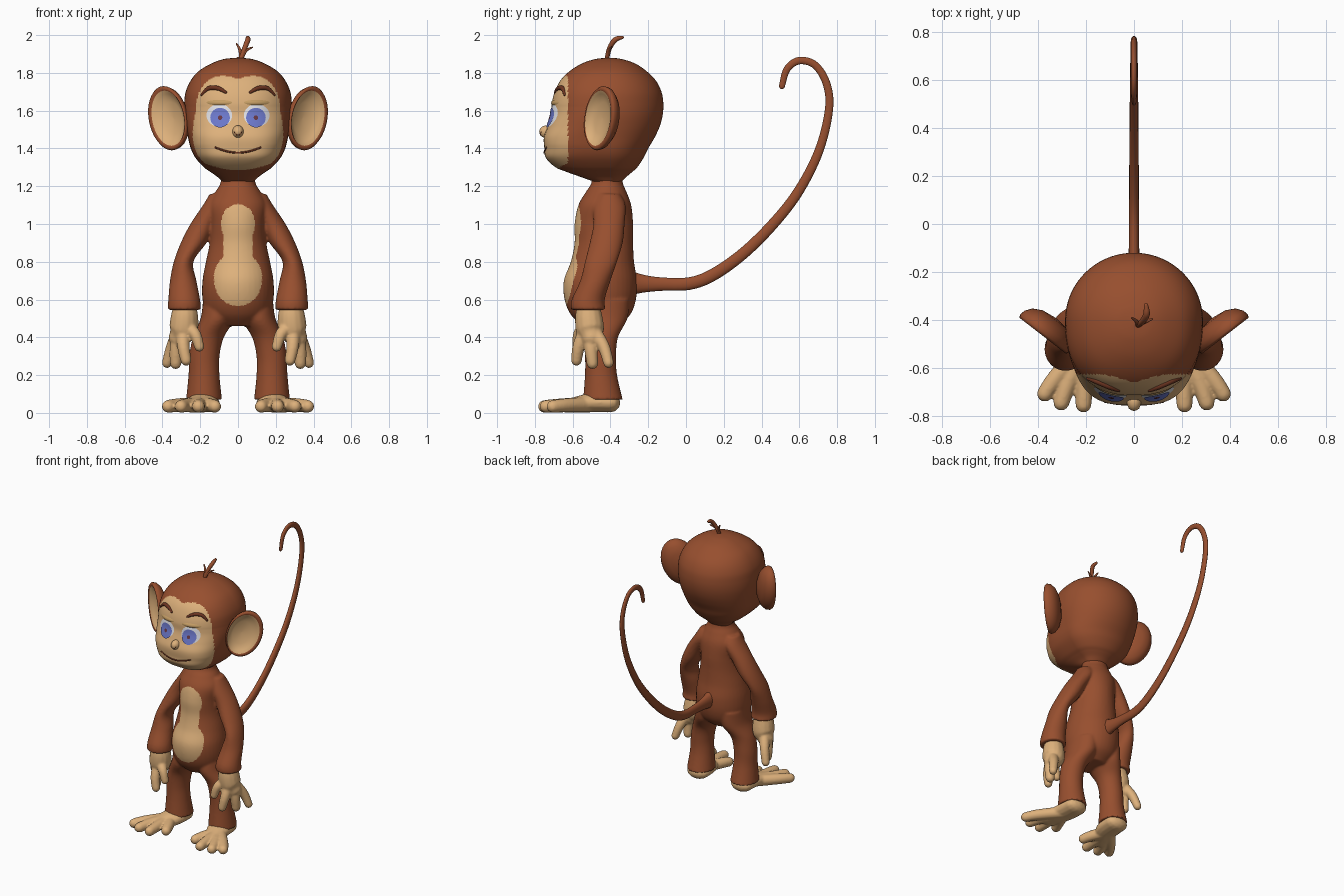
import bpy, bmesh, math
from mathutils import Vector
from mathutils.bvhtree import BVHTree

if "Cube" in bpy.data.objects:
    bpy.data.objects.remove(bpy.data.objects["Cube"])


def colour(name, *rgb):
    m = bpy.data.materials.new(name)
    m.diffuse_color = (*rgb, 1)
    m.use_nodes = True
    m.node_tree.nodes["Principled BSDF"].inputs["Base Color"].default_value = m.diffuse_color
    return m


FUR = colour("brown fur", .31, .078, .028)
SKIN = colour("tan skin", .73, .44, .20)
WHITE = colour("eye white", .76, .76, .80)
BLUE = colour("iris blue", .15, .19, .60)
PUPIL = colour("pupil red brown", .14, .04, .06)
DARK = colour("dark brown", .15, .035, .015)
LID = colour("eyelid tan", .56, .34, .13)


def smooth(rows, k=6):
    """Catmull-Rom resampling of a list of equal-length tuples."""
    out, n = [], len(rows)
    for i in range(n - 1):
        a, b, c, d = rows[max(i - 1, 0)], rows[i], rows[i + 1], rows[min(i + 2, n - 1)]
        for j in range(k):
            t = j / k
            out.append([.5 * (2*q + (r - p)*t + (2*p - 5*q + 4*r - s)*t*t + (3*q - p - 3*r + s)*t**3)
                        for p, q, r, s in zip(a, b, c, d)])
    return out + [list(rows[-1])]


def skin(bm, rings, mats=None):
    vs = [[bm.verts.new(p) for p in ring] for ring in rings]
    n = len(vs[0])
    for k, (a, b) in enumerate(zip(vs, vs[1:])):
        for i in range(n):
            f = bm.faces.new((a[i], a[(i+1) % n], b[(i+1) % n], b[i]))
            f.material_index = mats[k] if mats else 0
    for k, ring in ((0, vs[0]), (-1, vs[-1])):
        bm.faces.new(ring).material_index = mats[k] if mats else 0


def loft(bm, rows, side=1, ym=None, p=lambda z: 2, n=40, k=6):
    """Stack of horizontal ovals; row = z, centre x, half width, front y, back y."""
    rings = []
    for z, cx, hw, yf, yb in smooth(rows, k):
        m = (yf + yb) / 2 if ym is None else ym
        ring = []
        for i in range(n):
            a = 2 * math.pi * i / n
            c, s = math.cos(a), math.sin(a)
            e = 2 / p(z) if s < 0 else 1
            ring.append((cx*side + hw*math.copysign(abs(c)**e, c),
                         m - (m - yf)*abs(s)**e if s < 0 else m + (yb - m)*s, z))
        rings.append(ring)
    skin(bm, rings)


def tube(bm, pts, side=1, flat=1, n=14, k=6):
    """Round-ended tube through points (x, y, z, radius)."""
    pts = smooth([(x*side, y, z, r) for x, y, z, r in pts], k)
    P = [Vector(q[:3]) for q in pts]
    chord = P[-1] - P[0]
    ref = Vector((0, 0, 1)) if abs(chord.x) > .8*chord.length else Vector((1, 0, 0))
    rows = []
    for i, q in enumerate(P):
        t = (P[min(i+1, len(P)-1)] - P[max(i-1, 0)]).normalized()
        rows.append((q, t, pts[i][3]))
    cap = [math.radians(a) for a in (80, 55, 28)]
    q, t, r = rows[0]
    head = [(q - t*r*math.sin(a), t, r*math.cos(a)) for a in cap]
    q, t, r = rows[-1]
    tail = [(q + t*r*math.sin(a), t, r*math.cos(a)) for a in reversed(cap)]
    rings = []
    for q, t, r in head + rows + tail:
        u = (ref - t*ref.dot(t)).normalized()
        v = t.cross(u)
        rings.append([q + u*(r*flat*math.cos(2*math.pi*i/n)) + v*(r*math.sin(2*math.pi*i/n)) for i in range(n)])
    skin(bm, rings)


def finish(bm, name, mats, rule=None, voxel=0, closed=True):
    if closed:
        bmesh.ops.recalc_face_normals(bm, faces=bm.faces)
    me = bpy.data.meshes.new(name)
    bm.to_mesh(me)
    bm.free()
    ob = bpy.data.objects.new(name, me)
    bpy.context.collection.objects.link(ob)
    if voxel:   # fuse overlapping pieces into one soft skin
        r = ob.modifiers.new("fuse", 'REMESH')
        r.mode, r.voxel_size = 'VOXEL', voxel
        s = ob.modifiers.new("soften", 'SMOOTH')
        s.factor, s.iterations = .5, 6
        dg = bpy.context.evaluated_depsgraph_get()
        me = bpy.data.meshes.new_from_object(ob.evaluated_get(dg))
        ob.modifiers.clear()
        ob.data = me
        me.materials.clear()
    for m in mats:
        me.materials.append(m)
    for f in me.polygons:
        f.use_smooth = True
        if rule:
            f.material_index = int(rule(f.center))
    return ob


# body: torso, arms and legs fused, with a tan belly
bm = bmesh.new()
loft(bm, [(1.30, 0, .09, -.50, -.34), (1.22, 0, .092, -.50, -.335), (1.17, 0, .12, -.53, -.315),
          (1.10, 0, .155, -.57, -.29), (1.0, 0, .145, -.59, -.28), (.9, 0, .15, -.59, -.28),
          (.8, 0, .17, -.61, -.275), (.7, 0, .188, -.647, -.26), (.6, 0, .188, -.643, -.265),
          (.52, 0, .165, -.61, -.295), (.46, 0, .10, -.55, -.36)])
for s in (1, -1):
    loft(bm, [(1.16, .10, .05, -.46, -.35), (1.10, .115, .07, -.49, -.32), (1.0, .182, .07, -.49, -.325),
              (.9, .235, .068, -.51, -.335), (.8, .288, .052, -.535, -.365), (.7, .29, .07, -.56, -.40),
              (.6, .285, .084, -.605, -.43), (.545, .285, .088, -.61, -.425)], s)
    loft(bm, [(.60, .10, .085, -.57, -.30), (.5, .108, .09, -.58, -.31), (.4, .157, .082, -.545, -.36),
              (.3, .178, .08, -.535, -.37), (.2, .18, .082, -.535, -.365), (.07, .18, .095, -.545, -.335)], s)


def belly(c):
    w = 0
    for z0, rz, rx in ((1.0, .105, .09), (.71, .145, .128)):
        w = max(w, rx * math.sqrt(max(0, 1 - ((c.z - z0) / rz)**2)))
    if .74 < c.z < 1.02:
        w = max(w, .078)
    return c.y < -.5 and abs(c.x) < w


finish(bm, "body", [FUR, SKIN], belly, .008)

# tail
bm = bmesh.new()
tube(bm, [(0, -.32, .69, .085), (0, -.255, .685, .055), (0, -.14, .682, .037), (0, .02, .685, .034), (0, .15, .735, .033),
          (0, .31, .85, .031), (0, .47, 1.01, .029), (0, .6, 1.18, .027), (0, .705, 1.39, .024),
          (0, .757, 1.605, .022), (0, .745, 1.74, .021), (0, .685, 1.84, .02), (0, .60, 1.865, .02),
          (0, .535, 1.82, .019), (0, .508, 1.73, .016)], flat=.62)
finish(bm, "tail", [FUR])

# head with a tan heart-shaped face, boxier towards the cheeks
bm = bmesh.new()
loft(bm, [(1.225, 0, .085, -.49, -.34), (1.25, 0, .11, -.56, -.315), (1.275, 0, .145, -.63, -.285),
          (1.30, 0, .18, -.69, -.258), (1.35, 0, .225, -.742, -.225), (1.40, 0, .25, -.75, -.20),
          (1.46, 0, .265, -.752, -.165), (1.52, 0, .277, -.73, -.138), (1.58, 0, .285, -.712, -.123),
          (1.64, 0, .285, -.71, -.12), (1.70, 0, .277, -.695, -.13), (1.76, 0, .25, -.665, -.16),
          (1.81, 0, .207, -.615, -.21), (1.85, 0, .14, -.55, -.27), (1.873, 0, .075, -.48, -.34),
          (1.88, 0, .01, -.42, -.39)],
     ym=-.40, p=lambda z: 2.4 + .7*min(1, max(0, (1.62 - z)/.2)), n=144, k=10)
bm.normal_update()
bvh = BVHTree.FromBMesh(bm)


def face_mask(c):
    x = abs(c.x)
    return c.y < -.625 and 1.285 + 1.2*x*x < c.z < 1.765 + .5*x - 3.2*x*x


finish(bm, "head", [FUR, SKIN], face_mask)


def on_face(x, z, off=0):
    hit = bvh.ray_cast(Vector((x, -2, z)), Vector((0, 1, 0)))[0]
    return Vector((x, hit.y - off, z))


def patch(name, cx, cz, rx, rz, off, dome, mat, n=32, k=6):
    """Thin oval plate laid on the face."""
    bm = bmesh.new()
    rings = []
    for j in range(1, k + 1):
        r = j / k
        rings.append([on_face(cx + rx*r*math.cos(2*math.pi*i/n), cz + rz*r*math.sin(2*math.pi*i/n),
                              off + dome*(1 - r*r)) for i in range(n)])
    vs = [[bm.verts.new(p) for p in ring] for ring in rings]
    bm.faces.new(vs[0])
    for a, b in zip(vs, vs[1:]):
        for i in range(n):
            bm.faces.new((a[i], b[i], b[(i+1) % n], a[(i+1) % n]))
    finish(bm, name, [mat], closed=False)


for s, tag in ((1, "left"), (-1, "right")):
    # eyes and brows
    patch(tag + "_eye_white", s*.099, 1.575, .068, .06, .002, .007, WHITE)
    patch(tag + "_iris", s*.095, 1.563, .052, .052, .010, .002, BLUE)
    patch(tag + "_pupil", s*.095, 1.563, .012, .012, .014, 0, PUPIL)
    patch(tag + "_eyelid", s*.099, 1.643, .068, .014, .003, .006, LID)
    bm = bmesh.new()
    tube(bm, [(*on_face(x, z), r) for x, z, r in ((s*.065, 1.697, .007), (s*.105, 1.718, .012),
                                                  (s*.155, 1.718, .012), (s*.192, 1.685, .007))])
    finish(bm, tag + "_brow", [DARK])

    # ear: dished oval angled outwards, tan inside
    bm = bmesh.new()
    U, N, C = Vector((s*.79, .61, 0)), Vector((s*.61, -.79, 0)), Vector((s*.372, -.455, 1.56))
    prof = [(.02, -.08, 0), (.5, -.072, 0), (.8, -.052, 0), (.96, -.025, 0), (1, 0, 0), (.95, .012, 0),
            (.86, .008, -.008), (.76, -.006, -.016), (.5, -.024, -.016), (.02, -.03, -.016)]
    rings = []
    for r, h, du in prof:
        ring = []
        for i in range(40):
            a = 2*math.pi*i/40
            z = .17*r*math.sin(a)
            ring.append(C + U*(.126*r*math.cos(a) + .16*z + du) + N*h + Vector((0, 0, z)))
        rings.append(ring)
    skin(bm, rings, [0]*6 + [1]*3)
    finish(bm, tag + "_ear", [FUR, SKIN])

    # hand: palm, three fingers and thumb
    bm = bmesh.new()
    tube(bm, [(.283, -.515, .57, .06), (.283, -.515, .51, .073), (.29, -.508, .44, .076), (.31, -.50, .40, .058)], s)
    for tip, mid, r in (((.275, -.58, .278), (.29, -.565, .36), .029), ((.33, -.495, .262), (.325, -.505, .35), .031),
                        ((.375, -.41, .265), (.345, -.44, .36), .028), ((.205, -.575, .35), (.23, -.565, .42), .027)):
        tube(bm, [(.29, -.515, .47, .04), (*mid, r + .005), (*tip, r)], s)
    finish(bm, tag + "_hand", [SKIN], voxel=.007)

    # foot: wedge and four splayed toes
    bm = bmesh.new()
    tube(bm, [(.18, -.40, .054, .052), (.188, -.5, .054, .052), (.22, -.58, .043, .043), (.25, -.635, .037, .036)],
         s, flat=1.6)
    for x, y in ((.122, -.68), (.21, -.75), (.302, -.742), (.37, -.705)):
        tube(bm, [(.20, -.50, .045, .042), (.2 + (x-.2)*.72, y*.6 - .215, .04, .037), (x, y, .034, .034)], s)
    foot = finish(bm, tag + "_foot", [SKIN], voxel=.007)
    for v in foot.data.vertices:
        v.co.z = max(v.co.z, .002)

# nose, nostrils and mouth
bm = bmesh.new()
bmesh.ops.create_uvsphere(bm, u_segments=24, v_segments=16, radius=1)
for v in bm.verts:
    v.co = Vector((v.co.x*.03, v.co.y*.04 - .737, v.co.z*.034 + 1.488))
finish(bm, "nose", [SKIN])
bm = bmesh.new()
for s in (1, -1):
    tube(bm, [(.006, -.770, 1.472, .004), (.018, -.765, 1.486, .004)], s)
finish(bm, "nostrils", [DARK])
bm = bmesh.new()
tube(bm, [(*on_face(x, z), .005) for x, z in ((-.12, 1.405), (-.06, 1.385), (0, 1.377), (.06, 1.385), (.12, 1.405))])
finish(bm, "mouth", [DARK])

# hair tuft
bm = bmesh.new()
tube(bm, [(.015, -.42, 1.87, .012), (.035, -.405, 1.93, .013), (.052, -.375, 1.975, .014), (.05, -.338, 1.988, .009)])
tube(bm, [(.02, -.42, 1.87, .008), (.04, -.41, 1.915, .008), (.075, -.395, 1.935, .004)])
tube(bm, [(.015, -.42, 1.87, .008), (.01, -.405, 1.92, .008), (-.008, -.39, 1.955, .004)])
finish(bm, "hair_tuft", [FUR])
